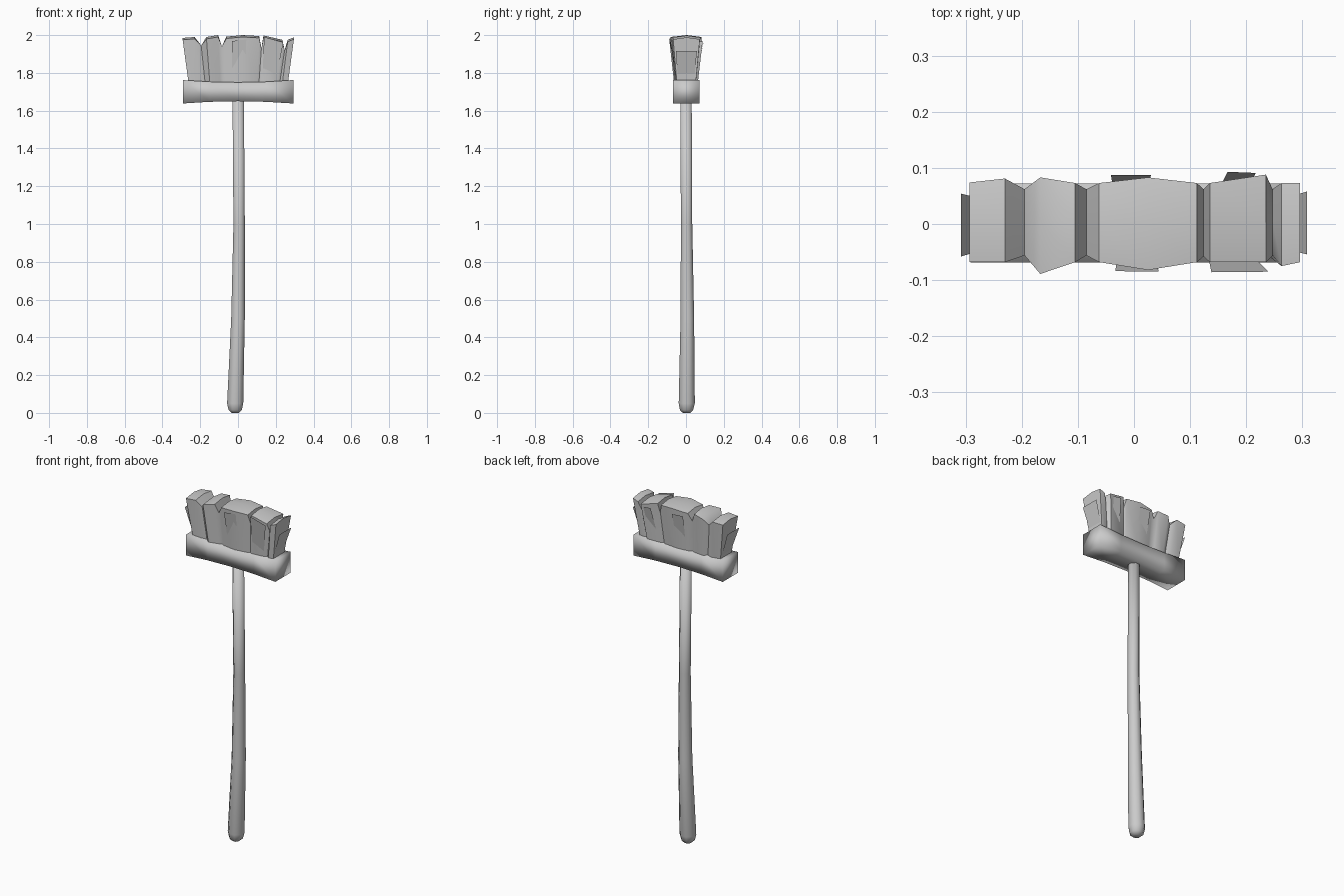
import bpy, math
from mathutils import Vector

if "Cube" in bpy.data.objects:
    bpy.data.objects.remove(bpy.data.objects["Cube"], do_unlink=True)

grey = bpy.data.materials.new("plain grey")
grey.use_nodes = True
grey.diffuse_color = (0.6, 0.6, 0.6, 1)
grey.node_tree.nodes["Principled BSDF"].inputs["Base Color"].default_value = (0.6, 0.6, 0.6, 1)


def make(name, verts, faces, smooth=True):
    mesh = bpy.data.meshes.new(name)
    mesh.from_pydata(verts, [], faces)
    mesh.materials.append(grey)
    for p in mesh.polygons:
        p.use_smooth = smooth
    ob = bpy.data.objects.new(name, mesh)
    bpy.context.collection.objects.link(ob)
    return ob


def loft(name, rings):
    """Skin a list of equal closed rings and cap both ends."""
    n = len(rings[0])
    verts = [v for r in rings for v in r]
    faces = [(k * n + i, k * n + (i + 1) % n, (k + 1) * n + (i + 1) % n, (k + 1) * n + i)
             for k in range(len(rings) - 1) for i in range(n)]
    last = (len(rings) - 1) * n
    faces += [tuple(reversed(range(n))), tuple(range(last, last + n))]
    return make(name, verts, faces)


# Handle: slightly crooked stick with a rounded foot (z, centre x, centre y, radius)
SIDES = 8
path = [(0.0, -0.015, 0.003, 0.02), (0.015, -0.015, 0.003, 0.036), (0.05, -0.015, 0.004, 0.044),
        (0.5, 0.0, 0.007, 0.037), (1.0, 0.006, 0.003, 0.031), (1.67, 0.001, 0.0, 0.031)]
turns = [math.tau * (i + 0.5) / SIDES for i in range(SIDES)]
loft("handle", [[(cx + r * math.cos(a) * 1.05, cy + r * math.sin(a) * 1.05, z) for a in turns]
                for z, cx, cy, r in path])

# Head block: bar pinched a little towards the middle
sections = []
for x in (-0.291, -0.15, 0.0, 0.15, 0.293):
    pinch = 0.012 * (1 - (x / 0.292) ** 2)
    low, high = 1.638 + pinch, 1.762 - pinch
    sections.append([(x, -0.069, low), (x, 0.072, low), (x, 0.072, high), (x, -0.069, high)])
loft("head_block", sections)

# Bristles: clumps parted by notches (x, front y, back y, top z)
tops = [(-0.293, -0.068, 0.074, 1.975), (-0.23, -0.068, 0.081, 1.98), (-0.195, -0.056, 0.062, 1.945),
        (-0.167, -0.089, 0.083, 1.98), (-0.105, -0.068, 0.073, 1.99), (-0.085, -0.056, 0.062, 1.94),
        (-0.062, -0.068, 0.073, 1.982), (0.025, -0.082, 0.083, 1.99), (0.112, -0.068, 0.073, 1.985),
        (0.124, -0.058, 0.062, 1.93), (0.135, -0.068, 0.073, 1.988), (0.235, -0.068, 0.088, 1.965),
        (0.247, -0.056, 0.062, 1.92), (0.263, -0.075, 0.073, 1.965), (0.296, -0.068, 0.073, 1.978)]
columns = []
for x, front, back, z in tops:
    base = x * 0.89
    ridge = 0.01 if z > 1.95 else 0.0
    columns.append([(base, front * 0.7, 1.74), (base, back * 0.7, 1.74),
                    (x, back, z), (x, 0.005, z + ridge), (x, front, z)])
bristles = loft("bristles", columns)
bpy.context.view_layer.objects.active = bristles
bristles.select_set(True)
bpy.ops.object.shade_smooth_by_angle(angle=math.radians(50))
bristles.select_set(False)


# Loose bristle strips: flat sheets leaning outwards
def strip(name, top_a, top_b, low_a, low_b):
    make(name, [low_a, low_b, top_b, top_a], [(0, 1, 2, 3)], False)


strip("front_strip_middle", (-0.033, -0.084, 1.968), (0.044, -0.085, 1.977),
      (-0.03, -0.048, 1.77), (0.036, -0.048, 1.77))
strip("front_strip_left", (0.138, -0.086, 1.99), (0.24, -0.085, 1.962),
      (0.13, -0.046, 1.78), (0.2, -0.046, 1.76))
strip("back_strip_middle", (0.03, 0.087, 1.96), (-0.041, 0.087, 1.965),
      (0.025, 0.05, 1.77), (-0.035, 0.05, 1.77))
strip("back_strip_left", (0.217, 0.091, 1.955), (0.167, 0.093, 1.96),
      (0.195, 0.05, 1.77), (0.145, 0.05, 1.77))
for side, name in ((1, "left"), (-1, "right")):
    strip("end_strip_" + name, (side * 0.308, -side * 0.054, 1.915), (side * 0.308, side * 0.058, 1.915),
          (side * 0.258, -side * 0.042, 1.755), (side * 0.258, side * 0.042, 1.755))
